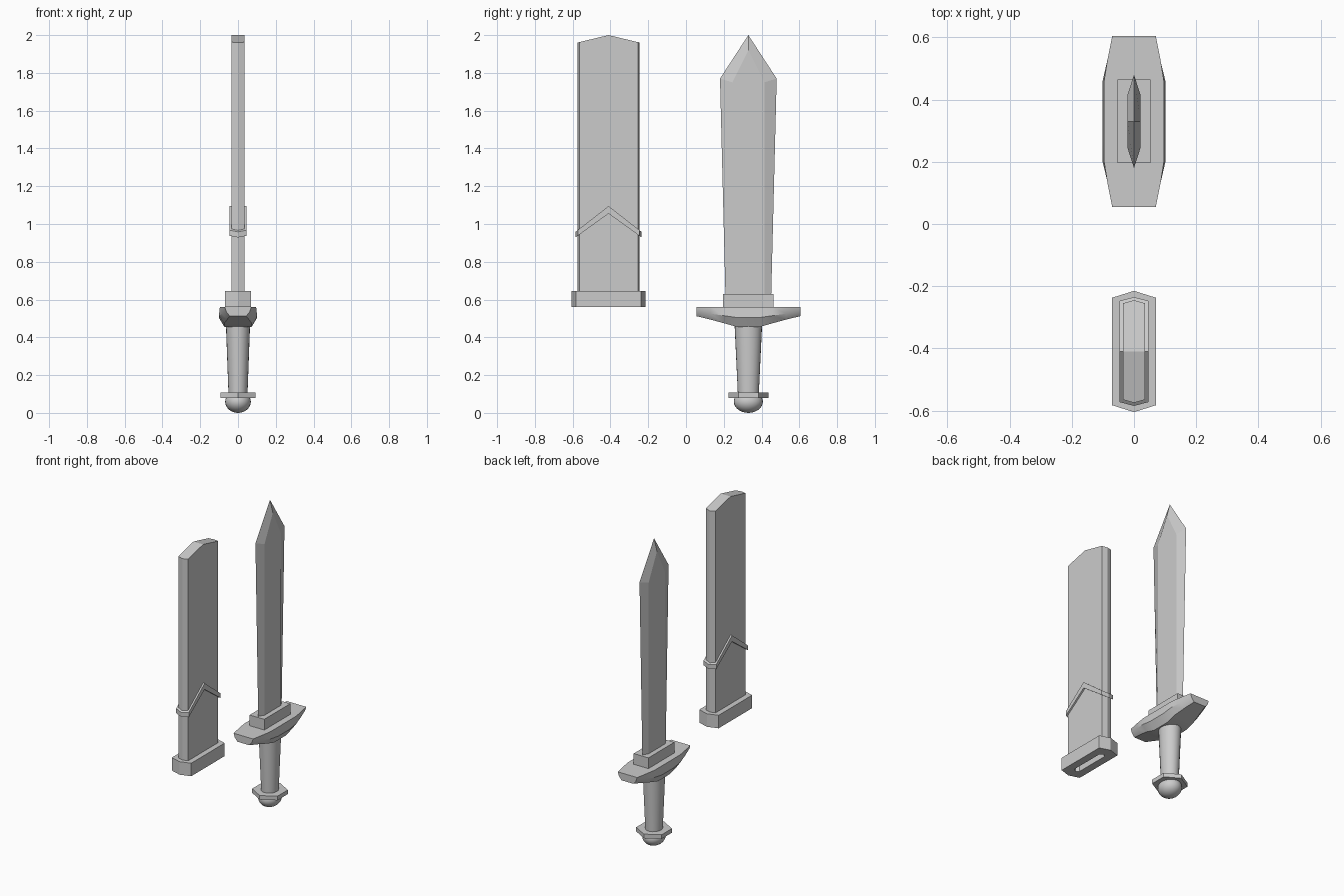
import bpy, bmesh, math

if "Cube" in bpy.data.objects:
    bpy.data.objects.remove(bpy.data.objects["Cube"])

SWORD_Y, SHEATH_Y = 0.33, -0.41


def finish(name, bm, y, smooth=False):
    bmesh.ops.recalc_face_normals(bm, faces=bm.faces)
    me = bpy.data.meshes.new(name)
    bm.to_mesh(me)
    bm.free()
    ob = bpy.data.objects.new(name, me)
    bpy.context.collection.objects.link(ob)
    ob.location.y = y
    if smooth:
        bpy.ops.object.select_all(action='DESELECT')
        ob.select_set(True)
        bpy.context.view_layer.objects.active = ob
        bpy.ops.object.shade_smooth_by_angle(angle=math.radians(35))
    return ob


def loft(name, rings, y, smooth=False, caps=True, closed=False, roof=False):
    """Skin a list of equal-length point rings."""
    bm = bmesh.new()
    vr = [[bm.verts.new(p) for p in r] for r in rings]
    n = len(rings[0])
    pairs = list(zip(vr, vr[1:])) + ([(vr[-1], vr[0])] if closed else [])
    for a, b in pairs:
        for i in range(n):
            j = (i + 1) % n
            bm.faces.new((a[i], a[j], b[j], b[i]))
    if caps:
        bm.faces.new(vr[0])
        t = vr[-1]
        if roof:  # gabled end, folded along the middle
            bm.faces.new((t[6], t[7], t[0], t[1], t[2]))
            bm.faces.new(t[2:7])
        else:
            bm.faces.new(t)
    return finish(name, bm, y, smooth)


def hex_ring(hx, side, tip, z, slope=0.0):
    """Long hexagon with middle points; z falls away from y = 0 by slope."""
    pts = [(0, tip), (hx, side), (hx, 0), (hx, -side),
           (0, -tip), (-hx, -side), (-hx, 0), (-hx, side)]
    return [(x, y, z - slope * abs(y)) for x, y in pts]


def ellipse(rx, ry, z, n=24):
    return [(rx * math.cos(2 * math.pi * i / n), ry * math.sin(2 * math.pi * i / n), z)
            for i in range(n)]


# Scabbard: blade slot, throat collar, body and gabled end in one skin
loft("scabbard", [
    hex_ring(0.02, 0.115, 0.13, 1.85),
    hex_ring(0.02, 0.115, 0.13, 0.56),
    hex_ring(0.07, 0.173, 0.195, 0.56),
    hex_ring(0.07, 0.173, 0.195, 0.645),
    hex_ring(0.035, 0.155, 0.165, 0.645),
    hex_ring(0.035, 0.155, 0.165, 2.0, 0.24)], SHEATH_Y, roof=True)

# Chevron band around the scabbard
loft("scabbard_band", [
    hex_ring(0.046, 0.163, 0.175, 1.055, 0.72),
    hex_ring(0.046, 0.163, 0.175, 1.095, 0.78),
    hex_ring(0.033, 0.153, 0.163, 1.095, 0.78),
    hex_ring(0.033, 0.153, 0.163, 1.055, 0.72)], SHEATH_Y, caps=False, closed=True)

# Blade: bevelled hexagonal section with a faceted point
bm = bmesh.new()


def blade_ring(side, tip, z_flat, z_edge, hx=0.021):
    return [bm.verts.new(p) for p in (
        (0, tip, z_edge), (hx, side, z_flat), (hx, -side, z_flat),
        (0, -tip, z_edge), (-hx, -side, z_flat), (-hx, side, z_flat))]


low = blade_ring(0.085, 0.12, 0.58, 0.58)
top = blade_ring(0.085, 0.15, 1.75, 1.77)
point = bm.verts.new((0, 0, 2.0))
apex = [bm.verts.new((s * 0.021, 0, 1.92)) for s in (1, -1)]
bm.faces.new(low)
for i in range(6):
    j = (i + 1) % 6
    bm.faces.new((low[i], low[j], top[j], top[i]))
for k, (e1, f1, f2, e2) in zip(apex, ((0, 1, 2, 3), (3, 4, 5, 0))):
    bm.faces.new((top[f1], top[f2], k))
    bm.faces.new((top[e1], top[f1], k, point))
    bm.faces.new((top[f2], top[e2], point, k))
finish("blade", bm, SWORD_Y)

# Block at the root of the blade
bm = bmesh.new()
bmesh.ops.create_cube(bm, size=1)
bmesh.ops.scale(bm, vec=(0.106, 0.268, 0.09), verts=bm.verts)
bmesh.ops.translate(bm, vec=(0, 0, 0.585), verts=bm.verts)
finish("blade_block", bm, SWORD_Y)

# Cross guard: sections along y, mirrored (y, top x, mid x, mid z, bottom x, bottom z)
half = [(0.275, 0.07, 0.062, 0.535, 0.043, 0.512),
        (0.20, 0.085, 0.084, 0.525, 0.058, 0.494),
        (0.13, 0.096, 0.101, 0.515, 0.072, 0.475),
        (0.06, 0.096, 0.102, 0.505, 0.072, 0.455)]
secs = [(-s[0],) + s[1:] for s in half] + half[::-1]
loft("cross_guard", [[(a, y, 0.56), (b, y, zb), (c, y, zc),
                      (-c, y, zc), (-b, y, zb), (-a, y, 0.56)]
                     for y, a, b, zb, c, zc in secs], SWORD_Y, smooth=True)

# Tapered grip
loft("grip", [ellipse(0.05, 0.055, 0.09), ellipse(0.064, 0.073, 0.47)], SWORD_Y, smooth=True)

# Six-sided pommel plate
loft("pommel_plate", [[(0.106 * math.sin(k * math.pi / 3), 0.106 * math.cos(k * math.pi / 3), z)
                       for k in range(6)] for z in (0.08, 0.107)], SWORD_Y)

# Rounded pommel
bm = bmesh.new()
bmesh.ops.create_uvsphere(bm, u_segments=24, v_segments=14, radius=1)
bmesh.ops.scale(bm, vec=(0.068, 0.077, 0.06), verts=bm.verts)
bmesh.ops.translate(bm, vec=(0, 0, 0.06), verts=bm.verts)
bmesh.ops.bisect_plane(bm, geom=bm.verts[:] + bm.edges[:] + bm.faces[:],
                       plane_co=(0, 0, 0.09), plane_no=(0, 0, 1), clear_outer=True)
finish("pommel", bm, SWORD_Y, smooth=True)
